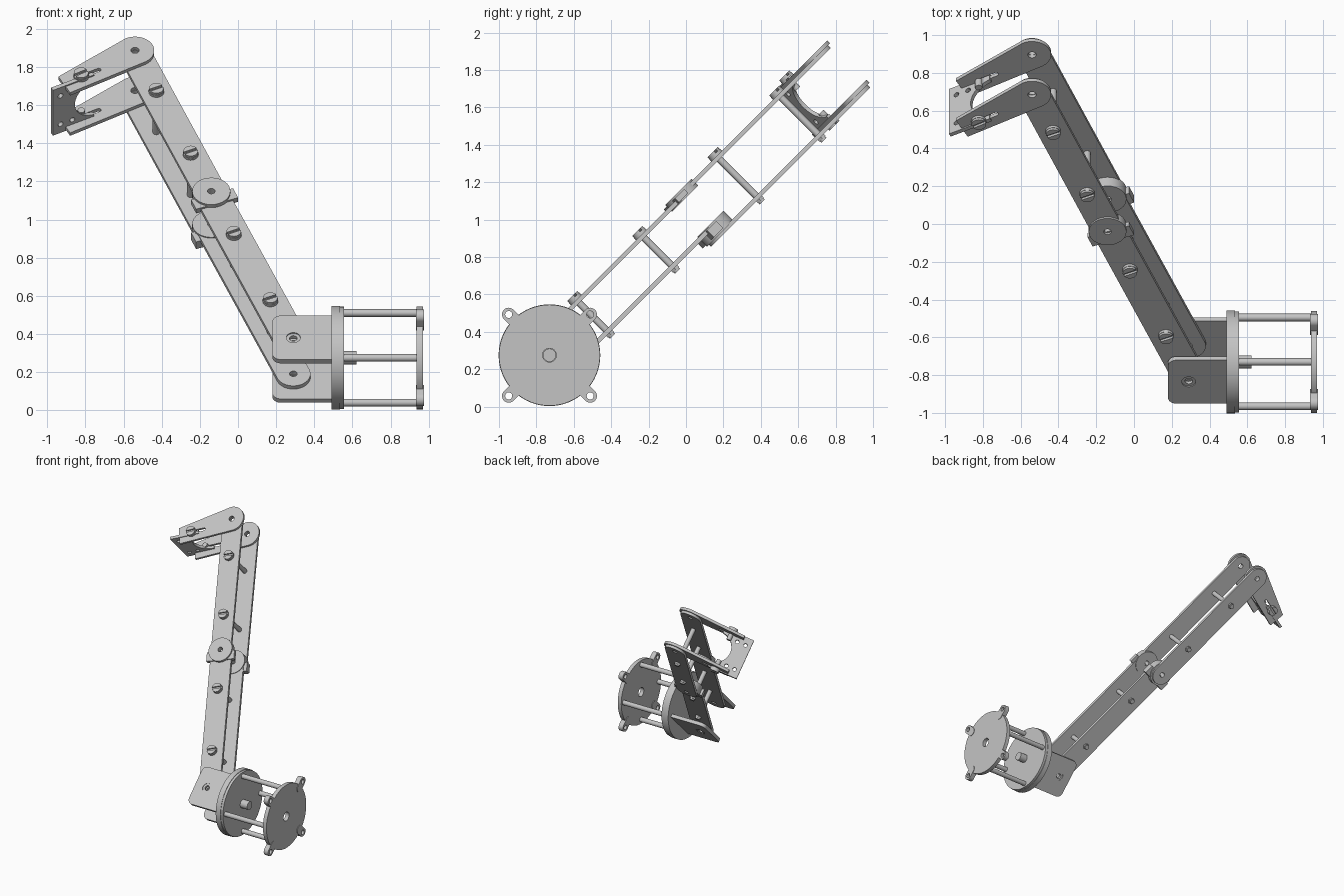
import bpy, bmesh
from math import radians, cos, sin, pi, atan2, hypot
from mathutils import Matrix, Vector

if "Cube" in bpy.data.objects:
    bpy.data.objects.remove(bpy.data.objects["Cube"], do_unlink=True)

# Single light grey metal
metal = bpy.data.materials.new("light grey metal")
metal.use_nodes = True
GREY = (0.55, 0.55, 0.55, 1)
metal.diffuse_color = GREY
metal.node_tree.nodes["Principled BSDF"].inputs["Base Color"].default_value = GREY

# Frames: turntable axis along x, arm tilted 45 degrees about that axis
HUB = Matrix.Translation((0, -0.73, 0.275))
ARM = HUB @ Matrix.Rotation(radians(45), 4, "X")
DISC = HUB @ Matrix.Rotation(radians(90), 4, "Y")
parts = []


def arc(c, r, a0, a1, n=20):
    """Points on an arc, angles in degrees."""
    return [(c[0] + r * cos(radians(a0 + (a1 - a0) * i / n)),
             c[1] + r * sin(radians(a0 + (a1 - a0) * i / n))) for i in range(n + 1)]


def circle(c, r, n=32):
    return arc(c, r, 0, 360, n)[:-1]


def stadium(p, q, r):
    """Round-ended bar outline from p to q."""
    a = atan2(q[1] - p[1], q[0] - p[0]) * 180 / pi
    return arc(q, r, a - 90, a + 90) + arc(p, r, a + 90, a + 270)


def along(p, q, t):
    return (p[0] + (q[0] - p[0]) * t, p[1] + (q[1] - p[1]) * t)


def plate(name, outline, z0, z1, holes=(), frame=ARM):
    """Flat part with holes, extruded from z0 to z1 in its frame."""
    cu = bpy.data.curves.new(name, "CURVE")
    cu.dimensions, cu.fill_mode, cu.extrude = "2D", "BOTH", (z1 - z0) / 2
    for pts in [outline, *holes]:
        sp = cu.splines.new("POLY")
        sp.points.add(len(pts) - 1)
        for pt, (x, y) in zip(sp.points, pts):
            pt.co = (x, y, 0, 1)
        sp.use_cyclic_u = True
    tmp = bpy.data.objects.new(name + "_profile", cu)
    bpy.context.collection.objects.link(tmp)
    dg = bpy.context.evaluated_depsgraph_get()
    me = bpy.data.meshes.new_from_object(tmp.evaluated_get(dg))
    bpy.data.objects.remove(tmp, do_unlink=True)
    bpy.data.curves.remove(cu)
    bm = bmesh.new()
    bm.from_mesh(me)
    bmesh.ops.remove_doubles(bm, verts=bm.verts, dist=1e-5)
    bm.transform(frame @ Matrix.Translation((0, 0, (z0 + z1) / 2)))
    bmesh.ops.recalc_face_normals(bm, faces=bm.faces)
    bm.to_mesh(me)
    bm.free()
    me.materials.clear()
    me.materials.append(metal)
    ob = bpy.data.objects.new(name, me)
    bpy.context.collection.objects.link(ob)
    parts.append(ob)


def screw(name, c, z0, z1, side=1, turn=25):
    """Rod from z0 to z1 with a slotted head at z1 (or below z0)."""
    plate(name + "_rod", circle(c, 0.019, 16), z0, z1)
    base = z1 if side > 0 else z0
    lo, hi = sorted((base, base + side * 0.016))
    plate(name + "_head", circle(c, 0.04), lo, hi)
    lo, hi = sorted((base + side * 0.016, base + side * 0.03))
    for k in (0, 180):
        plate(name + "_head_half", arc(c, 0.038, turn + k + 12, turn + k + 168), lo, hi)


# Turntable discs, joined by four spacer rods
plate("inner_disc", circle((0, 0), 0.272, 64), 0.49, 0.535, frame=DISC)
plate("inner_disc_cover", circle((0, 0), 0.268, 64), 0.535, 0.556, frame=DISC)
plate("motor_shaft", circle((0, 0), 0.035), 0.55, 0.622, frame=DISC)
plate("outer_disc", circle((0, 0), 0.27, 64), 0.937, 0.97, [circle((0, 0), 0.037)], DISC)
for k in range(4):
    a, d = radians(90 * k), radians(45 + 90 * k)
    plate("spacer_rod", circle((0.235 * cos(a), 0.235 * sin(a)), 0.02, 16), 0.55, 0.945, frame=DISC)
    ear = (0.308 * cos(d), 0.308 * sin(d))
    plate("disc_ear", stadium(along((0, 0), ear, 0.82), ear, 0.036), 0.933, 0.974,
          [circle(ear, 0.019, 16)], DISC)

# Pivots of the arm, in arm coordinates
base, elbow, wrist = (0.29, 0), (-0.14, 1.105), (-0.54, 2.14)

# Base brackets with rounded outer corners
w, r = 0.163, 0.045
bracket = [(0.5, -w), (0.5, w)] + arc((0.18 + r, w - r), r, 90, 180, 8) \
    + arc((0.18 + r, r - w), r, 180, 270, 8)
for name, z0, z1 in (("upper", 0.122, 0.15), ("lower", -0.17, -0.142)):
    plate(name + "_base_bracket", bracket, z0, z1, [circle(base, 0.037)])
    # Raised ring round the pivot hole
    plate(name + "_pivot_ring", circle(base, 0.037), z0 + 0.003, z1 - 0.006, [circle(base, 0.02)])

# Arm links: two segments, upper and lower plates
for name, p, q, width, layers in (
        ("forearm", base, elbow, 0.09, ((-0.142, -0.118), (0.084, 0.108))),
        ("upper_arm", elbow, wrist, 0.085, ((-0.2, -0.178), (0.098, 0.12)))):
    for z0, z1 in layers:
        plate(name + "_link", stadium(p, q, width), z0, z1, [circle(p, 0.02), circle(q, 0.02)])
    # Cross screws between the two plates
    for t in ((0.28, 0.725) if name == "forearm" else (0.27, 0.72)):
        c = along(p, q, t)
        screw(name + "_screw", c, layers[0][0] - 0.025, layers[1][1])
        plate(name + "_nut", circle(c, 0.026, 6), layers[0][0] - 0.014, layers[0][0])

# Elbow pads with stop tabs
axis = Vector((wrist[0] - base[0], wrist[1] - base[1])).normalized()
side = Vector((axis.y, -axis.x))
mid = Vector(elbow)
tab = [tuple(mid + side * sx * 0.118 + axis * sy)
       for sx, sy in ((-1, -0.085), (1, -0.085), (1, -0.01), (-1, -0.01))]
for name, z0, z1 in (("upper", 0.08, 0.131), ("lower", -0.185, -0.112)):
    plate(name + "_elbow_pad", circle(elbow, 0.1), z0, z1, [circle(elbow, 0.02)])
    plate(name + "_elbow_stop", tab, z0 + 0.008, z1 - 0.012, [])

# Wrist brackets: tapered plates with an adjusting slot
tip = (-0.822, 1.945)
outline = arc(wrist, 0.101, -55, 119) + [(-0.942, 1.945), (-0.88, 1.826)]
slot = stadium(tip, (-0.73, 1.995), 0.012)
for name, z0, z1, s in (("upper", 0.118, 0.14, 1), ("lower", -0.18, -0.158, -1)):
    plate(name + "_wrist_bracket", outline, z0, z1, [circle(wrist, 0.022), slot])
    screw(name + "_wrist_screw", tip, z0 - (0.05 if s > 0 else 0), z1 + (0.05 if s < 0 else 0), s, 30)

# Tool plate across the wrist, with a round bite and mounting holes
a = radians(28)
TOOL = ARM @ Matrix(((cos(a), 0, sin(a), -0.975), (sin(a), 0, -cos(a), 1.845),
                     (0, 1, 0, -0.02), (0, 0, 0, 1)))
half, depth = 0.168, 0.245
bite = arc((depth + 0.01, 0), 0.125, 265, 95, 24)
holes = [circle((x, y), 0.015, 12) for x in (0.045, 0.115) for y in (-0.105, 0.105)]
plate("tool_plate", [(0, half), (0, -half), (depth, -half)] + bite + [(depth, half)],
      -0.011, 0.011, holes, TOOL)

# Smooth round edges, keep corners sharp
bpy.ops.object.select_all(action="DESELECT")
for ob in parts:
    ob.select_set(True)
bpy.context.view_layer.objects.active = parts[0]
bpy.ops.object.shade_smooth_by_angle(angle=radians(30))
